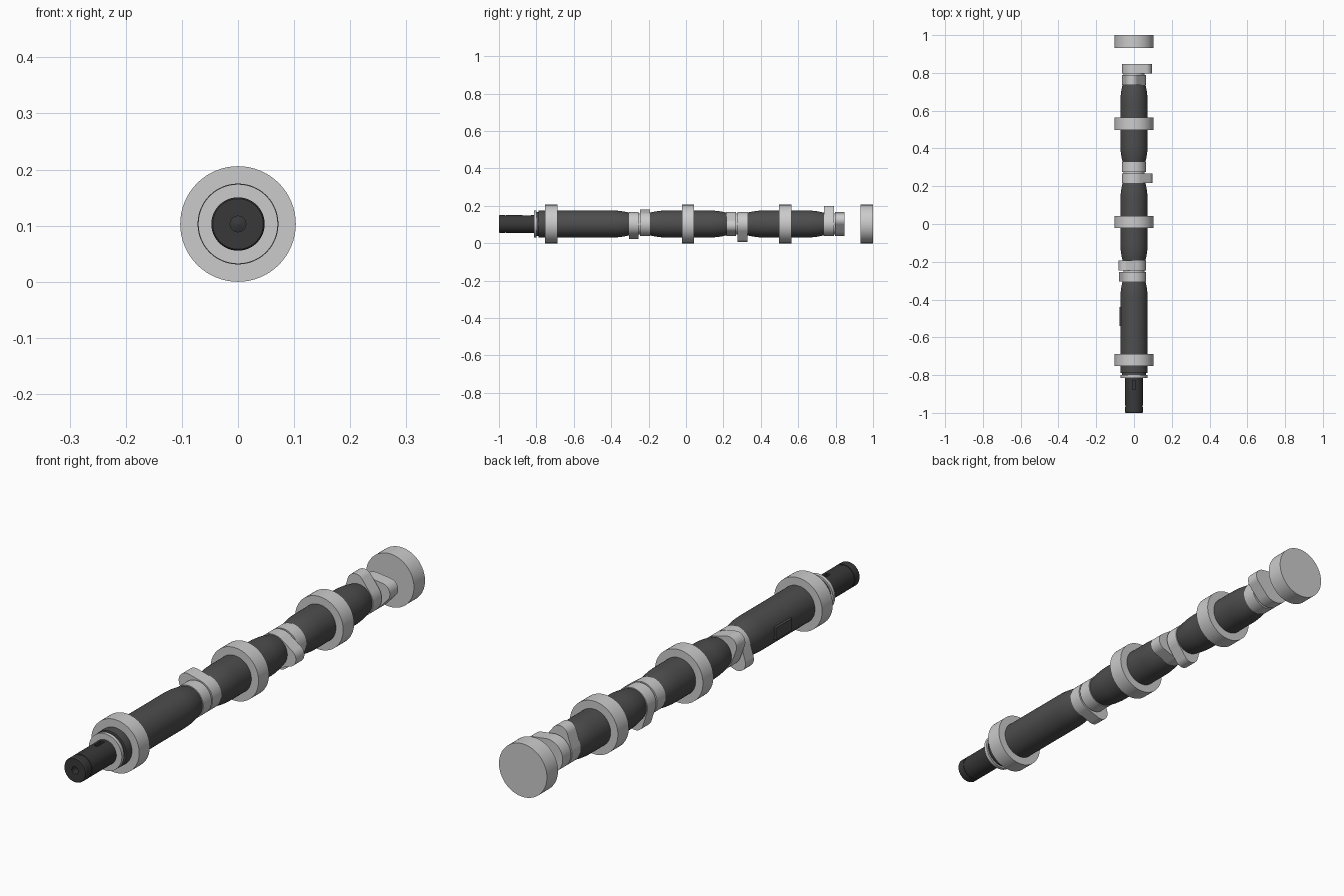
import bpy, bmesh, math
from math import sin, cos, radians

if "Cube" in bpy.data.objects:
    bpy.data.objects.remove(bpy.data.objects["Cube"])

AXIS_Z = 0.103


def material(name, v):
    m = bpy.data.materials.new(name)
    m.diffuse_color = (v, v, v * 1.02, 1)
    m.use_nodes = True
    m.node_tree.nodes["Principled BSDF"].inputs["Base Color"].default_value = m.diffuse_color
    return m


DARK = material("dark_steel", 0.075)
BLACK = material("black_steel", 0.04)


def finish(bm, name, mat=None, smooth=True):
    bmesh.ops.recalc_face_normals(bm, faces=bm.faces)
    me = bpy.data.meshes.new(name)
    bm.to_mesh(me)
    bm.free()
    ob = bpy.data.objects.new(name, me)
    bpy.context.collection.objects.link(ob)
    if mat:
        me.materials.append(mat)
    if smooth:
        bpy.ops.object.select_all(action='DESELECT')
        ob.select_set(True)
        bpy.context.view_layer.objects.active = ob
        bpy.ops.object.shade_smooth_by_angle(angle=radians(30))
    return ob


def loft(name, rings, mat=None):
    """Skin a list of equal-length point rings and cap both ends."""
    bm = bmesh.new()
    vr = [[bm.verts.new(p) for p in ring] for ring in rings]
    n = len(vr[0])
    for a, b in zip(vr, vr[1:]):
        for i in range(n):
            j = (i + 1) % n
            bm.faces.new((a[i], a[j], b[j], b[i]))
    bm.faces.new(vr[0])
    bm.faces.new(vr[-1])
    return finish(bm, name, mat)


def turned(name, profile, mat=None, n=64):
    """Lathe (y, radius) pairs around the shaft axis."""
    return loft(name, [[(r * cos(2 * math.pi * i / n), y,
                         AXIS_Z + r * sin(2 * math.pi * i / n))
                        for i in range(n)] for y, r in profile], mat)


def lobe(name, y0, y1, angle, r1=0.064, r2=0.035, d=0.063):
    """Cam: base circle and nose circle joined by tangents."""
    a = math.acos((r1 - r2) / d)
    pts = []
    for i in range(21):
        t = -a + 2 * a * i / 20
        pts.append((d + r2 * cos(t), r2 * sin(t)))
    for i in range(45):
        t = a + (2 * math.pi - 2 * a) * i / 44
        pts.append((r1 * cos(t), r1 * sin(t)))
    c, s = cos(radians(angle)), sin(radians(angle))
    return loft(name, [[(c * u - s * v, y, AXIS_Z + s * u + c * v)
                        for u, v in pts] for y in (y0, y1)])


def box(name, lo, hi, mat=None):
    bm = bmesh.new()
    bmesh.ops.create_cube(bm, size=1)
    for v in bm.verts:
        v.co = [(l + h) / 2 + (h - l) * c for l, h, c in zip(lo, hi, v.co)]
    return finish(bm, name, mat, smooth=False)


# Bearing journals (the rear one stands clear of the shaft)
for i, (y0, y1) in enumerate([(-0.753, -0.688), (-0.021, 0.043),
                              (0.498, 0.565), (0.932, 1.0)]):
    turned(f"journal_{i + 1}", [(y0, 0.103), (y1, 0.103)])

# Cam lobes in pairs, with a neck through each pair
lobes = [(-0.304, -0.253, 226), (-0.247, -0.193, 138),
         (0.216, 0.268, -8), (0.275, 0.328, -100),
         (0.737, 0.790, 100), (0.797, 0.848, 20)]
for i, (y0, y1, ang) in enumerate(lobes):
    lobe(f"cam_lobe_{i + 1}", y0, y1, ang)
for i in range(0, 6, 2):
    turned(f"lobe_neck_{i // 2 + 1}",
           [(lobes[i][0] + 0.01, 0.056), (lobes[i + 1][1] - 0.01, 0.056)])

# Shaft barrels: full width at the journals, easing in towards the lobes
R, E = 0.072, 0.06


def barrel(name, wide, narrow):
    s = 1 if narrow > wide else -1
    prof = [(wide, R), (narrow - s * 0.09, R)]
    for k in range(1, 7):
        t = k / 6
        prof.append((narrow - s * 0.09 * (1 - t), R - (R - E) * t * t))
    turned(name, prof, DARK)


for i, (w, e) in enumerate([(-0.70, -0.302), (-0.015, -0.195), (0.035, 0.218),
                            (0.505, 0.326), (0.555, 0.739)]):
    barrel(f"shaft_barrel_{i + 1}", w, e)

# Raised pad on the left of the long barrel
box("side_pad", (-0.078, -0.54, 0.08), (-0.05, -0.44, 0.126), DARK)

# Front shoulder, groove and thrust collar
turned("front_shoulder", [(-0.802, 0.064), (-0.788, 0.064), (-0.788, R),
                          (-0.745, R)], DARK)
turned("thrust_collar", [(-0.814, 0.071), (-0.80, 0.071)])

# Drive stub with centre hole, ring groove and chamfer
stub = turned("drive_stub", [(-0.975, 0.001), (-0.97, 0.014), (-1.0, 0.014),
                             (-1.0, 0.045), (-0.996, 0.0475), (-0.968, 0.0475),
                             (-0.968, 0.0455), (-0.962, 0.0455),
                             (-0.962, 0.0475), (-0.805, 0.0475)], BLACK)

# Keyway cut in the top of the stub
cutter = box("keyway_cutter", (-0.008, -0.875, AXIS_Z + 0.034),
             (0.008, -0.828, AXIS_Z + 0.07))
cutter.hide_render = True
cutter.hide_set(True)
mod = stub.modifiers.new("keyway", 'BOOLEAN')
mod.operation = 'DIFFERENCE'
mod.object = cutter
mod.solver = 'EXACT'
